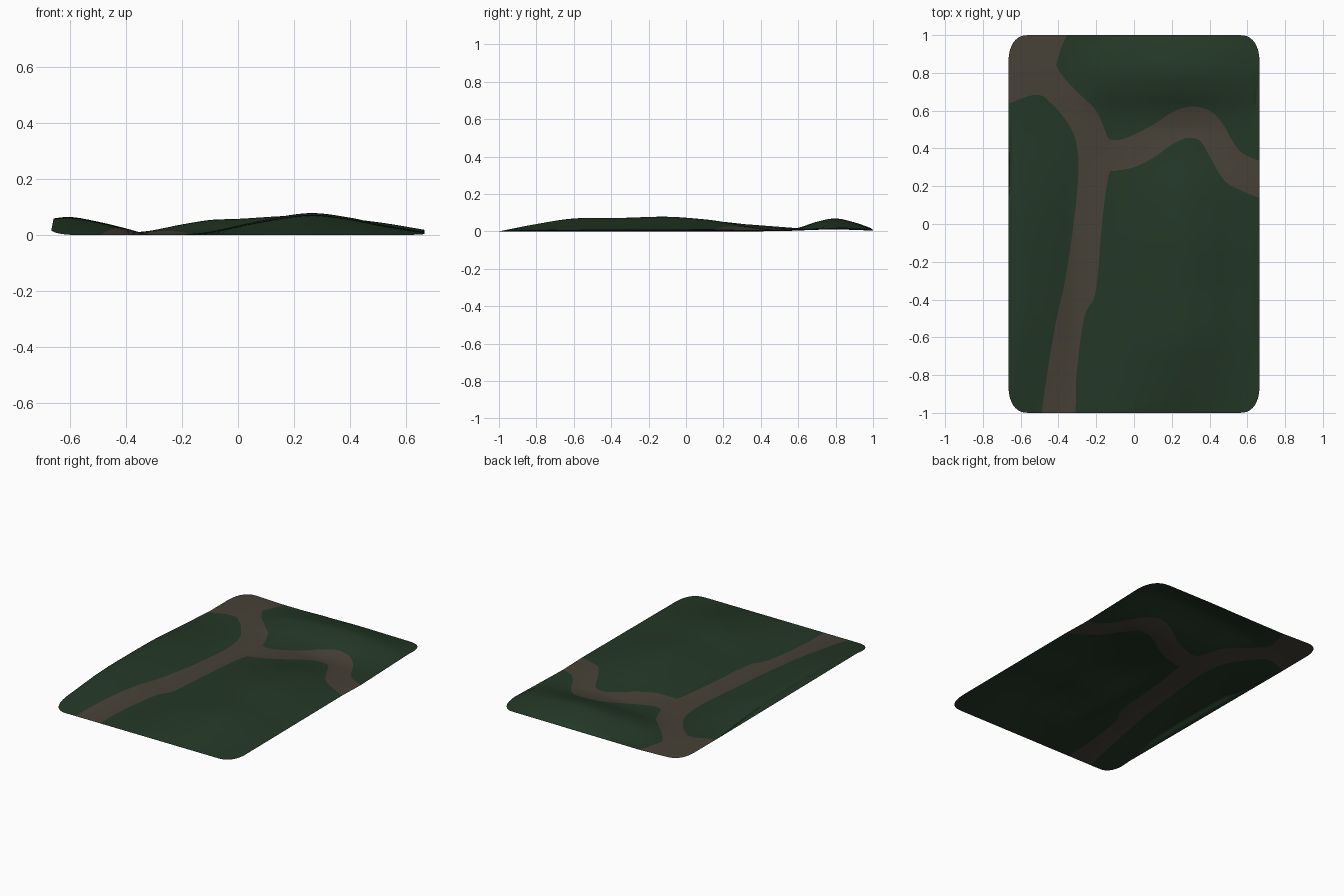
import bpy, bmesh, math
from mathutils import Vector
from mathutils.geometry import delaunay_2d_cdt

if "Cube" in bpy.data.objects:
    bpy.data.objects.remove(bpy.data.objects["Cube"])

HX, HY, STEP = 0.665, 1.0, 0.025


def profile(pts, t):
    """Smooth (Catmull-Rom style) interpolation through (t, value) pairs."""
    if t <= pts[0][0]:
        return pts[0][1]
    if t >= pts[-1][0]:
        return pts[-1][1]
    slope = []
    for i in range(len(pts)):
        a, b = pts[max(i - 1, 0)], pts[min(i + 1, len(pts) - 1)]
        slope.append((b[1] - a[1]) / (b[0] - a[0]))
    for i in range(len(pts) - 1):
        (t0, v0), (t1, v1) = pts[i], pts[i + 1]
        if t <= t1:
            h = t1 - t0
            s = (t - t0) / h
            return ((2*s**3 - 3*s**2 + 1) * v0 + (s**3 - 2*s**2 + s) * h * slope[i]
                    + (3*s**2 - 2*s**3) * v1 + (s**3 - s**2) * h * slope[i + 1])


# hills: each is an x height profile times a y profile
HILLS = [
    # broad hill on the front right
    ([(-.3, 0), (-.2, .002), (-.1, .012), (.05, .045), (.25, .078), (.4, .062), (.5, .04), (.66, .012)],
     [(-1, 0), (-.8, .5), (-.6, .88), (-.35, .92), (-.1, 1), (.1, .82), (.2, .65), (.35, .3), (.5, 0)]),
    # bank along the left edge
    ([(-.66, .059), (-.6, .065), (-.5, .048), (-.4, .024), (-.32, .003), (-.25, 0)],
     [(-1, 0), (-.8, .45), (-.55, .9), (-.25, 1), (.1, .9), (.3, .6), (.5, .25), (.75, .1), (1, .1)]),
    # ridge along the back
    ([(-.5, .006), (-.35, .01), (-.2, .038), (-.1, .054), (0, .058), (.2, .069), (.35, .062), (.5, .046), (.66, .02)],
     [(.35, 0), (.5, .08), (.6, .28), (.7, .75), (.8, 1), (.9, .7), (1, .2)]),
]


def height(x, y):
    z = sum(profile(px, x) * profile(py, y) for px, py in HILLS)
    return max(z + 0.012 * max(0, -x - .3) * max(0, y), 0)


# outline of the forked path, run slightly past the sheet edges
PATH = [(-.48, -1.06), (-.46, -.8), (-.41, -.5), (-.365, -.3), (-.32, 0), (-.295, .25), (-.30, .4),
        (-.33, .5), (-.40, .6), (-.45, .65), (-.49, .68), (-.55, .68), (-.72, .662), (-.75, 1.06),
        (-.375, 1.06), (-.39, .92), (-.41, .85), (-.40, .815), (-.35, .75), (-.26, .66), (-.20, .6),
        (-.155, .5), (-.13, .45), (-.05, .452), (.1, .525), (.2, .59), (.3, .622), (.4, .6), (.47, .53),
        (.52, .44), (.58, .37), (.72, .295), (.72, .135), (.55, .185), (.47, .24), (.40, .36), (.35, .44),
        (.28, .455), (.2, .42), (.1, .35), (0, .3), (-.1, .28), (-.135, .255), (-.17, 0), (-.195, -.3),
        (-.215, -.4), (-.265, -.5), (-.305, -.8), (-.325, -1.06)]


def smooth_loop(pts, n):
    out = []
    for i in range(len(pts)):
        p0, p1, p2, p3 = (Vector(pts[(i + k) % len(pts)]) for k in (-1, 0, 1, 2))
        for j in range(n):
            s = j / n
            out.append(0.5 * (2*p1 + (p2 - p0)*s + (2*p0 - 5*p1 + 4*p2 - p3)*s*s
                              + (3*p1 - p0 - 3*p2 + p3)*s**3))
    return out


def inside(p, poly):
    hit = False
    for i in range(len(poly)):
        a, b = poly[i - 1], poly[i]
        if (a.y > p.y) != (b.y > p.y) and p.x < (b.x - a.x) * (p.y - a.y) / (b.y - a.y) + a.x:
            hit = not hit
    return hit


# sheet outline with softly rounded corners
outline = []
RX, RY = 0.11, 0.16
for cx, cy, a0 in ((1, 1, 0), (-1, 1, 90), (-1, -1, 180), (1, -1, 270)):
    for k in range(11):
        a = math.radians(a0 + 9 * k)
        c, s = math.cos(a), math.sin(a)
        e = 0.8
        outline.append(Vector((cx * (HX - RX) + RX * math.copysign(abs(c)**e, c),
                               cy * (HY - RY) + RY * math.copysign(abs(s)**e, s))))
path = smooth_loop(PATH, 4)

# grid points, kept clear of both outlines
points, edges = [], []
for loop in (outline, path):
    base = len(points)
    points += loop
    edges += [(base + i, base + (i + 1) % len(loop)) for i in range(len(loop))]
for i in range(int(2 * HX / STEP) + 1):
    for j in range(int(2 * HY / STEP) + 1):
        p = Vector((-HX + 0.0075 + i * STEP, -HY + 0.0125 + j * STEP))
        if inside(p, outline) and min((p - q).length_squared for q in path) > (0.4 * STEP)**2:
            points.append(p)
verts, _, faces, *_ = delaunay_2d_cdt(points, edges, [], 0, 1e-5)

# terrain sheet
bm = bmesh.new()
bv = [bm.verts.new((v.x, v.y, height(v.x, v.y))) for v in verts]
for f in faces:
    c = sum((verts[i] for i in f), Vector((0, 0))) / len(f)
    if inside(c, outline):
        face = bm.faces.new([bv[i] for i in f])
        face.smooth = True
        face.material_index = 1 if inside(c, path) else 0
        face.normal_update()
        if face.normal.z < 0:
            face.normal_flip()
bmesh.ops.delete(bm, geom=[v for v in bm.verts if not v.link_faces], context='VERTS')
mesh = bpy.data.meshes.new("terrain")
bm.to_mesh(mesh)
bm.free()
for name, col in (("dark grass green", (.017, .039, .0195, 1)), ("path brown", (.062, .053, .038, 1))):
    m = bpy.data.materials.new(name)
    m.diffuse_color = col
    m.use_nodes = True
    m.node_tree.nodes["Principled BSDF"].inputs["Base Color"].default_value = m.diffuse_color
    mesh.materials.append(m)
bpy.context.collection.objects.link(bpy.data.objects.new("terrain", mesh))
